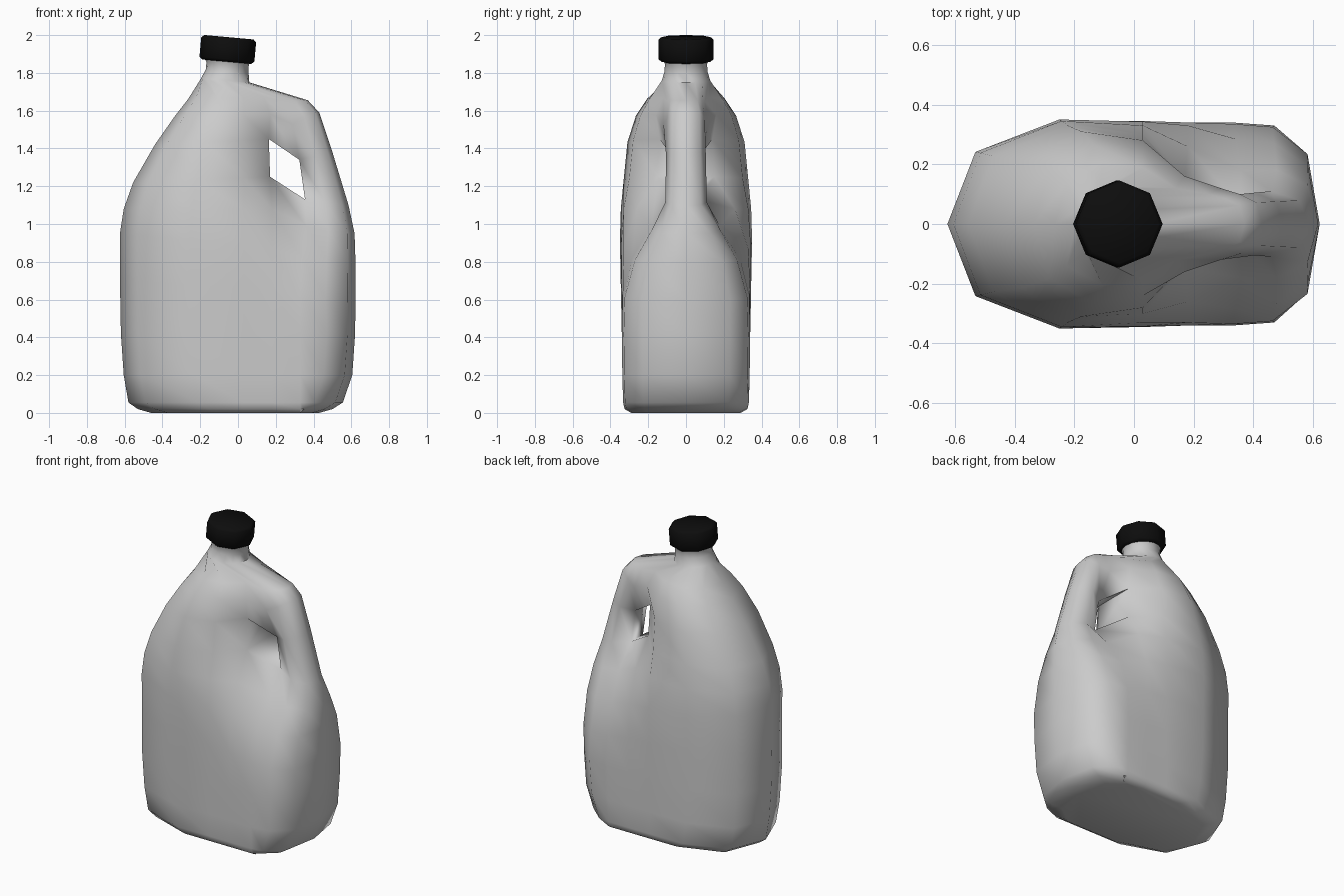
import bpy, bmesh, math
from mathutils import Matrix

if "Cube" in bpy.data.objects:
    bpy.data.objects.remove(bpy.data.objects["Cube"])

# Lower body rings: z, left x, right x, half depth
LOWER = [(0.0, -0.46, 0.43, 0.29), (0.02, -0.53, 0.50, 0.325), (0.055, -0.58, 0.555, 0.333),
         (0.2, -0.605, 0.605, 0.337), (0.42, -0.62, 0.62, 0.34)]

# Upper rings: left z, left x, depth, inner depth, then the inner and outer grip-hole
# points (x, z, y), then right x, right z and handle depth
UPPER = [(0.70, -.625, .345, .345, (.18, .65, .34), (.33, .62, .335), .622, .60, .325),
         (0.95, -.625, .350, .343, (.18, .87, .33), (.34, .82, .285), .622, .80, .27),
         (1.08, -.605, .345, .33, (.18, 1.08, .26), (.36, .99, .18), .617, .95, .18),
         (1.22, -.555, .330, .30, (.17, 1.25, .15), (.355, 1.13, .06), .585, 1.10, .11),
         (1.42, -.440, .310, .28, (.163, 1.45, .14), (.325, 1.34, .06), .50, 1.38, .105),
         (1.57, -.335, .265, .24, (.17, 1.58, .16), (.29, 1.53, .12), .43, 1.59, .10),
         (1.66, -.265, .205, .19, (.14, 1.67, .12), (.25, 1.65, .10), .37, 1.655, .085)]

# Neck rings: centre x, z, radius
NECK = [(-.068, 1.76, .128), (-.057, 1.81, .113), (-.055, 1.85, .112), (-.055, 1.875, .125)]
HOLE_ROW = len(LOWER) + 3
COLS = 16


def lower_half(z, xl, xr, y):
    return [(xl, 0, z), (xl + .09, .7 * y, z), (xl + .37, y, z), (.03, y, z), (.18, y, z),
            (.33, y, z), (xr - .15, .97 * y, z), (xr - .04, .68 * y, z), (xr, 0, z)]


def upper_half(zl, xl, y, y3, inner, outer, xr, zr, yh):
    x4, z4, y4 = inner
    x5, z5, y5 = outer

    def lift(x):
        return zl + (z4 - zl) * (x - xl) / (x4 - xl)
    left = [(xl, 0), (xl * .85, .69 * y), (xl * .4, y), (.03, y3)]
    x6 = x5 + (xr - x5) * .46
    x7 = x5 + (xr - x5) * .86
    return [(x, d, lift(x)) for x, d in left] + [
        (x4, y4, z4), (x5, y5, z5), (x6, yh, (z5 + zr) / 2), (x7, .72 * yh, zr), (xr, 0, zr)]


def neck_half(cx, z, r):
    angles = [math.pi * (1 - i / 8) for i in range(9)]
    return [(cx + r * math.cos(a), r * math.sin(a), z - .08 * r * math.cos(a)) for a in angles]


def finish(bm, name, angle):
    bmesh.ops.recalc_face_normals(bm, faces=bm.faces)
    mesh = bpy.data.meshes.new(name)
    bm.to_mesh(mesh)
    bm.free()
    ob = bpy.data.objects.new(name, mesh)
    bpy.context.collection.objects.link(ob)
    bpy.ops.object.select_all(action='DESELECT')
    ob.select_set(True)
    bpy.context.view_layer.objects.active = ob
    bpy.ops.object.shade_smooth_by_angle(angle=math.radians(angle))
    return ob


# Jug body with handle: lofted rings, each half mirrored across y
halves = ([lower_half(*r) for r in LOWER] + [upper_half(*r) for r in UPPER]
          + [neck_half(*r) for r in NECK])
bm = bmesh.new()
rings = []
for half in halves:
    pts = half + [(x, -y, z) for x, y, z in reversed(half[1:-1])]
    rings.append([bm.verts.new(p) for p in pts])
for row, (a, b) in enumerate(zip(rings, rings[1:])):
    for i in range(COLS):
        if row == HOLE_ROW and i in (4, COLS - 5):
            continue
        j = (i + 1) % COLS
        bm.faces.new((a[i], a[j], b[j], b[i]))
bm.faces.new(rings[0])
bm.faces.new(rings[-1])

# Grip hole: tunnel walls between the two openings
a, b = rings[HOLE_ROW], rings[HOLE_ROW + 1]
near = [a[4], a[5], b[5], b[4]]
far = [a[COLS - 4], a[COLS - 5], b[COLS - 5], b[COLS - 4]]
for i in range(4):
    j = (i + 1) % 4
    bm.faces.new((near[i], near[j], far[j], far[i]))
finish(bm, "jug_body", 65)

# Screw cap: tilted octagonal drum with softened rims
bm = bmesh.new()
bmesh.ops.create_cone(bm, cap_ends=True, segments=8, radius1=.146, radius2=.146, depth=.13)
rims = [e for e in bm.edges if abs(e.verts[0].co.z - e.verts[1].co.z) < .01]
bmesh.ops.bevel(bm, geom=rims, offset=.014, segments=1, affect='EDGES')
bmesh.ops.transform(bm, verts=bm.verts, matrix=Matrix.Translation((-.054, 0, 1.924))
                    @ Matrix.Rotation(.09, 4, 'Y'))
cap = finish(bm, "screw_cap", 50)
black = bpy.data.materials.new("black_plastic")
black.diffuse_color = (.004, .004, .004, 1)
black.use_nodes = True
black.node_tree.nodes["Principled BSDF"].inputs["Base Color"].default_value = black.diffuse_color
cap.data.materials.append(black)
